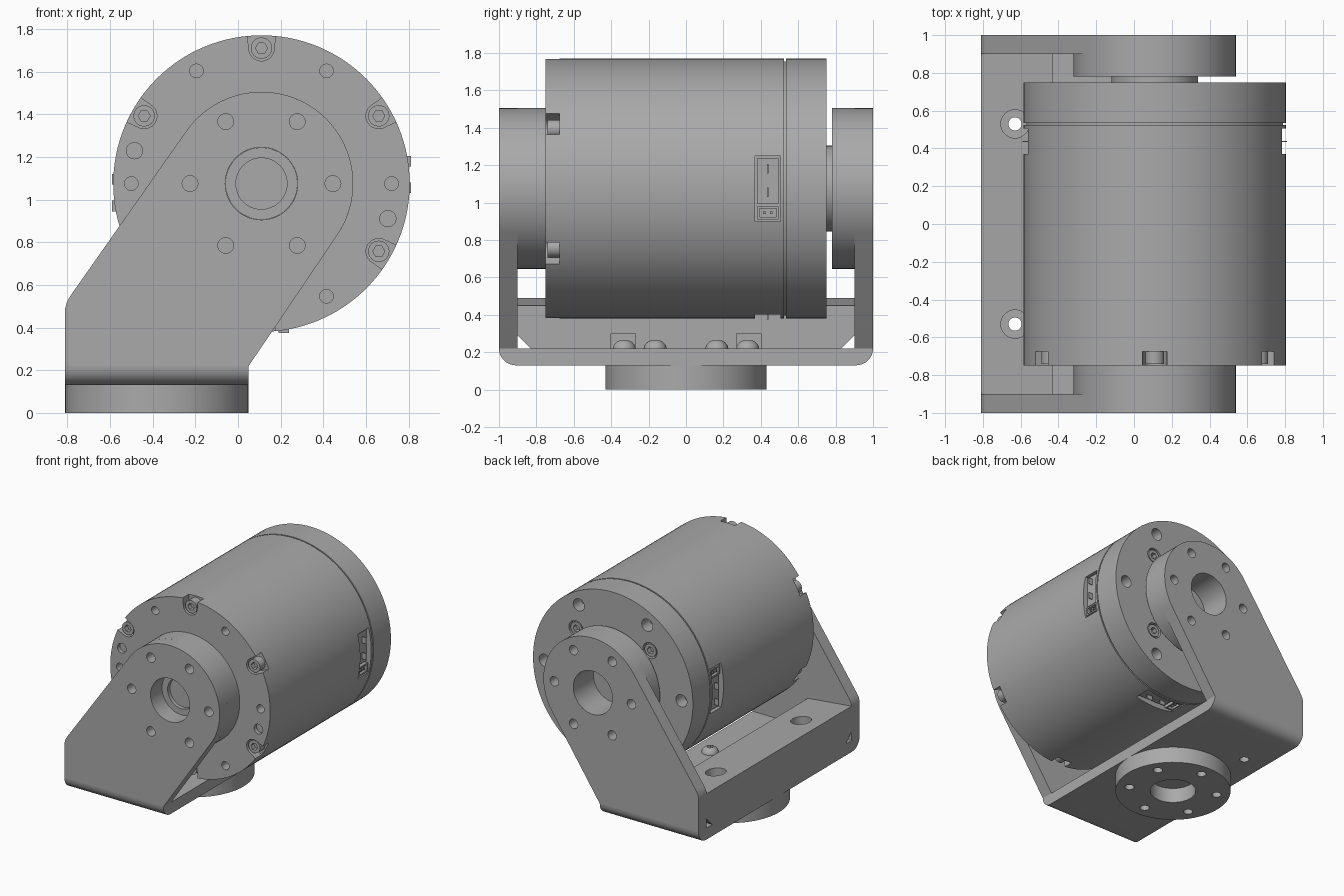
import bpy, bmesh
from math import cos, sin, radians, pi
from mathutils import Matrix, Vector

if "Cube" in bpy.data.objects:
    bpy.data.objects.remove(bpy.data.objects["Cube"])

grey = bpy.data.materials.new("machined grey")
grey.use_nodes = True
GREY = (0.4, 0.4, 0.4, 1)
grey.diffuse_color = GREY
grey.node_tree.nodes["Principled BSDF"].inputs["Base Color"].default_value = GREY

CX, CZ = 0.11, 1.075      # motor axis
FX = -0.38                # mounting flange axis
SIXTHS = range(0, 360, 60)


def arc(u, v, r, a0=0, a1=360, n=48):
    """Points on an arc; a full turn leaves out the repeated end."""
    steps = n if a1 - a0 == 360 else n - 1
    return [(u + r * cos(radians(a0 + (a1 - a0) * i / steps)),
             v + r * sin(radians(a0 + (a1 - a0) * i / steps))) for i in range(n)]


def rect(u0, u1, v0, v1):
    return [(u0, v0), (u1, v0), (u1, v1), (u0, v1)]


def polar(r, a):
    return CX + r * cos(radians(a)), CZ + r * sin(radians(a))


def prism(bm, pts, axis, lo, hi, matrix=None):
    """Extrude a 2D outline along an axis."""
    place = {"x": lambda u, v, t: (t, u, v),
             "y": lambda u, v, t: (u, t, v),
             "z": lambda u, v, t: (u, v, t)}[axis]
    ends = []
    for t in (lo, hi):
        ring = [Vector(place(u, v, t)) for u, v in pts]
        ends.append([bm.verts.new(matrix @ p if matrix else p) for p in ring])
    a, b = ends
    faces = [bm.faces.new(a), bm.faces.new(b)]
    for i in range(len(pts)):
        j = (i + 1) % len(pts)
        faces.append(bm.faces.new((a[i], a[j], b[j], b[i])))
    bmesh.ops.recalc_face_normals(bm, faces=faces)


def to_object(name, bm):
    mesh = bpy.data.meshes.new(name)
    bm.to_mesh(mesh)
    bm.free()
    ob = bpy.data.objects.new(name, mesh)
    bpy.context.collection.objects.link(ob)
    return ob


def finish(name, bm, cuts=None):
    """Make the part, cut its holes, and shade it."""
    ob = to_object(name, bm)
    ob.data.materials.append(grey)
    bpy.ops.object.select_all(action="DESELECT")
    bpy.context.view_layer.objects.active = ob
    ob.select_set(True)
    if cuts:
        cutter = to_object(name + "_cutter", cuts)
        cutter.hide_render = True
        mod = ob.modifiers.new("holes", "BOOLEAN")
        mod.operation, mod.solver, mod.object = "DIFFERENCE", "EXACT", cutter
        bpy.ops.object.modifier_apply(modifier=mod.name)
        bpy.data.objects.remove(cutter)
    bpy.ops.object.shade_smooth_by_angle(angle=radians(30))
    return ob


# Motor body with screw pockets, threaded holes and connector windows
SIDES = [Matrix.Translation((CX, 0, CZ)) @ Matrix.Rotation(radians(a), 4, "Y")
         for a in (0, 90, 180)]
body, cuts = bmesh.new(), bmesh.new()
prism(body, arc(CX, CZ, 0.695, n=128), "y", -0.75, 0.525)
for a in SIXTHS:
    prism(cuts, arc(*polar(0.61, a), 0.032, n=20), "y", -0.8, -0.66)
    turn = Matrix.Translation((CX, 0, CZ)) @ Matrix.Rotation(radians(a + 30), 4, "Y")
    pocket = arc(0.635, 0, 0.06, 90, 270, 14) + [(0.8, -0.075), (0.8, 0.075)]
    prism(cuts, pocket, "y", -0.8, -0.675, turn)
for a in (165.5, -15.5):
    prism(cuts, arc(*polar(0.615, a), 0.038, n=20), "y", -0.8, -0.72)
for m in SIDES:
    prism(cuts, rect(0.37, 0.505, -0.175, 0.175), "x", 0.64, 0.8, m)
finish("motor_body", body, cuts)

# Rear cap, separated from the body by a thin seam
seam = bmesh.new()
prism(seam, arc(CX, CZ, 0.68, n=96), "y", 0.52, 0.54)
finish("seam_ring", seam)
cap, cuts = bmesh.new(), bmesh.new()
prism(cap, arc(CX, CZ, 0.695, n=128), "y", 0.535, 0.75)
for a in SIXTHS:
    prism(cuts, arc(*polar(0.595, a), 0.048, n=24), "y", 0.65, 0.8)
for a in (45, 135, 225, 315):
    prism(cuts, arc(*polar(0.455, a), 0.062, n=24), "y", 0.71, 0.8)
finish("rear_cap", cap, cuts)

# Socket head screws, front and rear
for name, r, angles, lo, hi in (
        ("front_screws", 0.635, range(30, 390, 60), -0.74, -0.67),
        ("rear_screws", 0.455, range(45, 405, 90), 0.7, 0.745)):
    heads, cuts = bmesh.new(), bmesh.new()
    face, deep = (lo, 0.035) if lo < 0 else (hi, -0.035)
    for a in angles:
        prism(heads, arc(*polar(r, a), 0.05, n=24), "y", lo, hi)
        span = sorted((face - deep, face + deep))
        prism(cuts, arc(*polar(r, a), 0.028, n=6), "y", *span)
    finish(name, heads, cuts)

# Connectors: terminal block with two screws above a two pin socket
block, cuts = bmesh.new(), bmesh.new()
for m in SIDES:
    prism(block, rect(0.38, 0.495, -0.082, 0.162), "x", 0.635, 0.66, m)
    prism(block, rect(0.38, 0.495, -0.165, -0.095), "x", 0.635, 0.672, m)
    prism(cuts, rect(0.392, 0.483, -0.153, -0.107), "x", 0.65, 0.7, m)
    for z in (0.105, -0.02):
        prism(cuts, rect(0.434, 0.44, z - 0.025, z + 0.025), "x", 0.666, 0.7, m)
        prism(block, arc(0.437, z, 0.032, n=20), "x", 0.655, 0.673, m)
finish("connector_blocks", block, cuts)
pins = bmesh.new()
for m in SIDES:
    for y in (0.42, 0.455):
        prism(pins, rect(y - 0.007, y + 0.007, -0.137, -0.123), "x", 0.64, 0.668, m)
finish("connector_pins", pins)

# Bracket arms and their hubs
outline = [(-0.81, 0.22), (0.05, 0.22)] + arc(CX, CZ, 0.43, -34.4, 145.6, 48)
outline += [(-0.785, 0.55), (-0.802, 0.52), (-0.81, 0.49)]


def hub_cuts(side):
    cuts = bmesh.new()
    bore_end = 0.83 if side < 0 else 0.7
    prism(cuts, arc(CX, CZ, 0.17), "y", *sorted((side * bore_end, side * 1.1)))
    for a in SIXTHS:
        prism(cuts, arc(*polar(0.335, a), 0.037, n=20), "y",
              *sorted((side * 0.86, side * 1.1)))
    return cuts


for side, name, inner in ((-1, "front", 0.75), (1, "rear", 0.78)):
    arm, hub = bmesh.new(), bmesh.new()
    prism(arm, outline, "y", *sorted((side * 0.9, side)))
    finish(name + "_arm", arm, hub_cuts(side))
    prism(hub, arc(CX, CZ, 0.43, n=96), "y", *sorted((side * inner, side * 0.9)))
    finish(name + "_hub", hub, hub_cuts(side))

# Ring step inside the front bore, and rear neck
for name, r_out, r_in, lo, hi in (("bore_step", 0.169, 0.12, -0.86, -0.75),
                                  ("rear_neck", 0.23, 0.17, 0.745, 0.785)):
    ring, cuts = bmesh.new(), bmesh.new()
    prism(ring, arc(CX, CZ, r_out), "y", lo, hi)
    prism(cuts, arc(CX, CZ, r_in), "y", lo - 0.05, hi + 0.05)
    finish(name, ring, cuts)

# Base plate with rounded bends
base, cuts = bmesh.new(), bmesh.new()
prism(base, arc(-0.91, 0.22, 0.09, 180, 270, 10) + arc(0.91, 0.22, 0.09, 270, 360, 10),
      "x", -0.81, 0.05)
for y in (-0.53, 0.53):
    prism(cuts, arc(-0.63, y, 0.035, n=20), "z", 0.1, 0.25)
finish("base_plate", base, cuts)

# Stiffening block: sloped top, clipped corners, access holes, screw pockets
stiffener, cuts = bmesh.new(), bmesh.new()
prism(stiffener, [(-0.83, 0.22), (0.83, 0.22), (0.9, 0.29), (0.9, 0.49),
                  (-0.9, 0.49), (-0.9, 0.29)], "x", -0.81, -0.43)
for v in stiffener.verts:
    if v.co.x > -0.5 and v.co.z > 0.4:
        v.co.z = 0.45
for y in (-1, 1):
    prism(cuts, arc(-0.63, y * 0.53, 0.075, n=32), "z", 0.2, 0.6)
    prism(cuts, rect(-0.47, -0.4, y * 0.335 - 0.065, y * 0.335 + 0.065), "z", 0.2, 0.3)
finish("stiffener_block", stiffener, cuts)

# Mounting flange under the base
flange, cuts = bmesh.new(), bmesh.new()
prism(flange, arc(FX, 0, 0.43, n=96), "z", 0, 0.13)
prism(cuts, arc(FX, 0, 0.17), "z", -0.1, 0.12)
for a in SIXTHS:
    x, y = FX + 0.33 * cos(radians(a + 30)), 0.33 * sin(radians(a + 30))
    prism(cuts, arc(x, y, 0.035, n=20), "z", -0.1, 0.1)
finish("mounting_flange", flange, cuts)

# Domed screws holding the flange
domes, cuts = bmesh.new(), bmesh.new()
for a in (-90, -30, 30, 90):
    x, y = FX + 0.33 * cos(radians(a)), 0.33 * sin(radians(a))
    shape = Matrix.Translation((x, y, 0.215)) @ Matrix.Diagonal((1, 1, 0.85, 1))
    bmesh.ops.create_uvsphere(domes, u_segments=24, v_segments=12, radius=0.062,
                              matrix=shape)
    prism(cuts, arc(x, y, 0.026, n=6), "z", 0.24, 0.3)
finish("flange_screws", domes, cuts)
